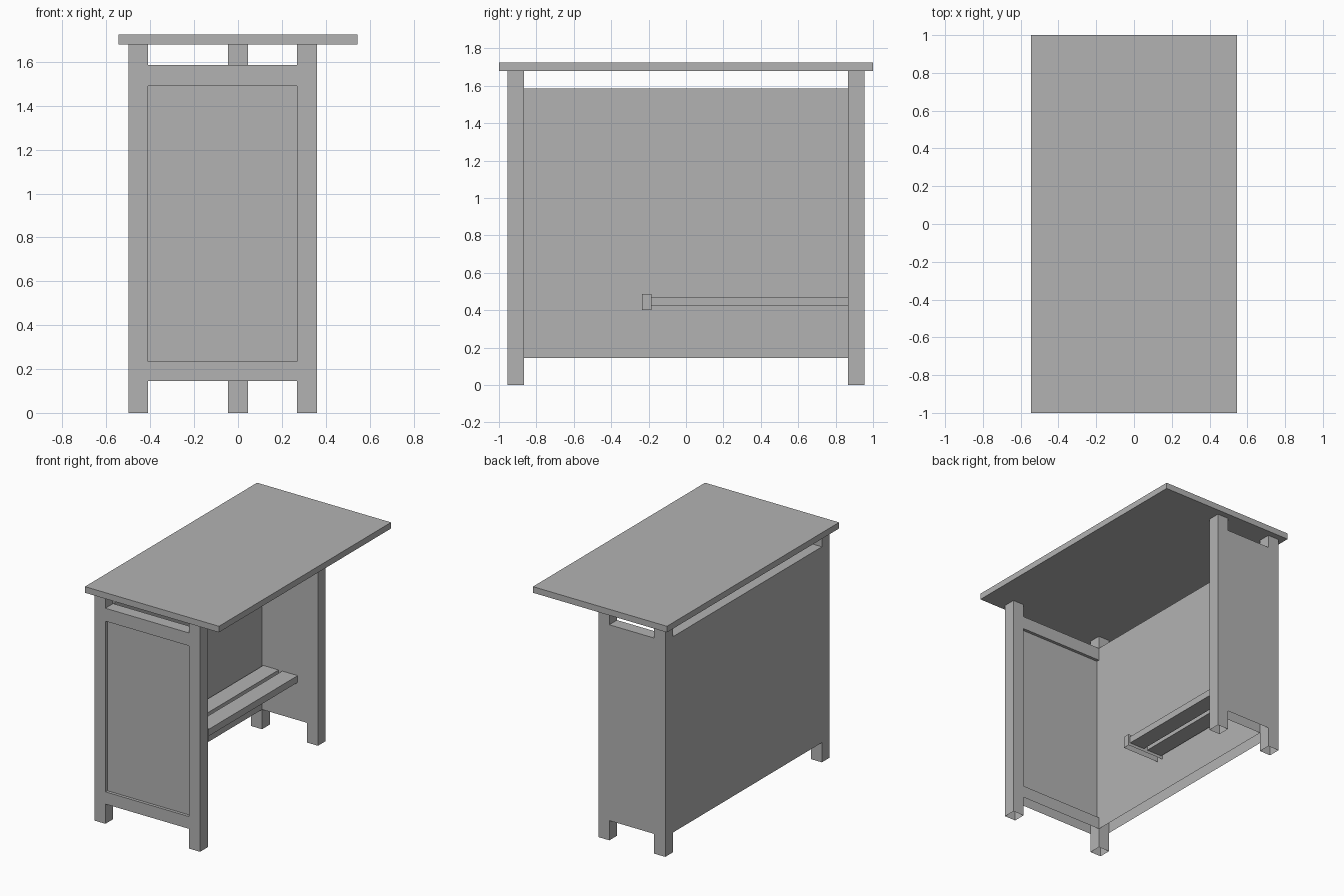
import bpy
import bmesh
from mathutils import Vector

cube = bpy.data.objects.get("Cube")
if cube:
    bpy.data.objects.remove(cube, do_unlink=True)

grey = bpy.data.materials.new("plain_grey")
grey.use_nodes = True
grey.diffuse_color = (0.45, 0.45, 0.45, 1)
grey.node_tree.nodes["Principled BSDF"].inputs["Base Color"].default_value = (0.45, 0.45, 0.45, 1)


def board(name, x, y, z, hollow=False):
    """Box spanning the given ranges; a hollow one has no underside."""
    bm = bmesh.new()
    bmesh.ops.create_cube(bm, size=1)
    size = Vector((x[1] - x[0], y[1] - y[0], z[1] - z[0]))
    centre = Vector((sum(x), sum(y), sum(z))) / 2
    bmesh.ops.scale(bm, vec=size, verts=bm.verts)
    bmesh.ops.translate(bm, vec=centre, verts=bm.verts)
    if hollow:
        bm.normal_update()
        under = [f for f in bm.faces if f.normal.z < -0.5]
        bmesh.ops.delete(bm, geom=under, context='FACES_ONLY')
    mesh = bpy.data.meshes.new(name)
    bm.to_mesh(mesh)
    bm.free()
    mesh.materials.append(grey)
    obj = bpy.data.objects.new(name, mesh)
    bpy.context.collection.objects.link(obj)
    return obj


# Shared spans
TOP = 1.68
LOW, HIGH = 0.145, 1.585
FRONT, BACK = (-0.955, -0.865), (0.865, 0.955)
LEFT_POST, MID_POST, RIGHT_POST = (-0.5, -0.41), (-0.045, 0.045), (0.27, 0.36)
INNER_X = LEFT_POST[1]

# Overhanging table top
board("table_top", (-0.545, 0.545), (-1, 1), (TOP, 1.725))

# Legs: wide pair in front, narrow pair behind
for name, x, y in (("front_leg_outer", LEFT_POST, FRONT), ("front_leg_inner", RIGHT_POST, FRONT),
                   ("back_leg_outer", LEFT_POST, BACK), ("back_leg_inner", MID_POST, BACK)):
    board(name, x, y, (0, TOP), hollow=True)

# Front frame with a recessed panel
span = (INNER_X, RIGHT_POST[0])
board("front_bottom_rail", span, FRONT, (LOW, 0.235), hollow=True)
board("front_top_rail", span, FRONT, (1.49, HIGH))
board("front_panel", span, (FRONT[0] + 0.022, FRONT[1] - 0.022), (0.235, 1.49))

# Solid back and side panels, flush with the legs
board("back_panel", (INNER_X, MID_POST[0]), BACK, (LOW, HIGH), hollow=True)
board("side_panel", LEFT_POST, (FRONT[1], BACK[0]), (LOW, HIGH), hollow=True)

# Slatted shelf with its end support
board("shelf_support", (INNER_X, -0.107), (-0.235, -0.185), (0.4, 0.487), hollow=True)
for i, x in enumerate((-0.4, -0.245)):
    board(f"shelf_slat_{i + 1}", (x, x + 0.125), (-0.185, BACK[0]), (0.422, 0.472))
